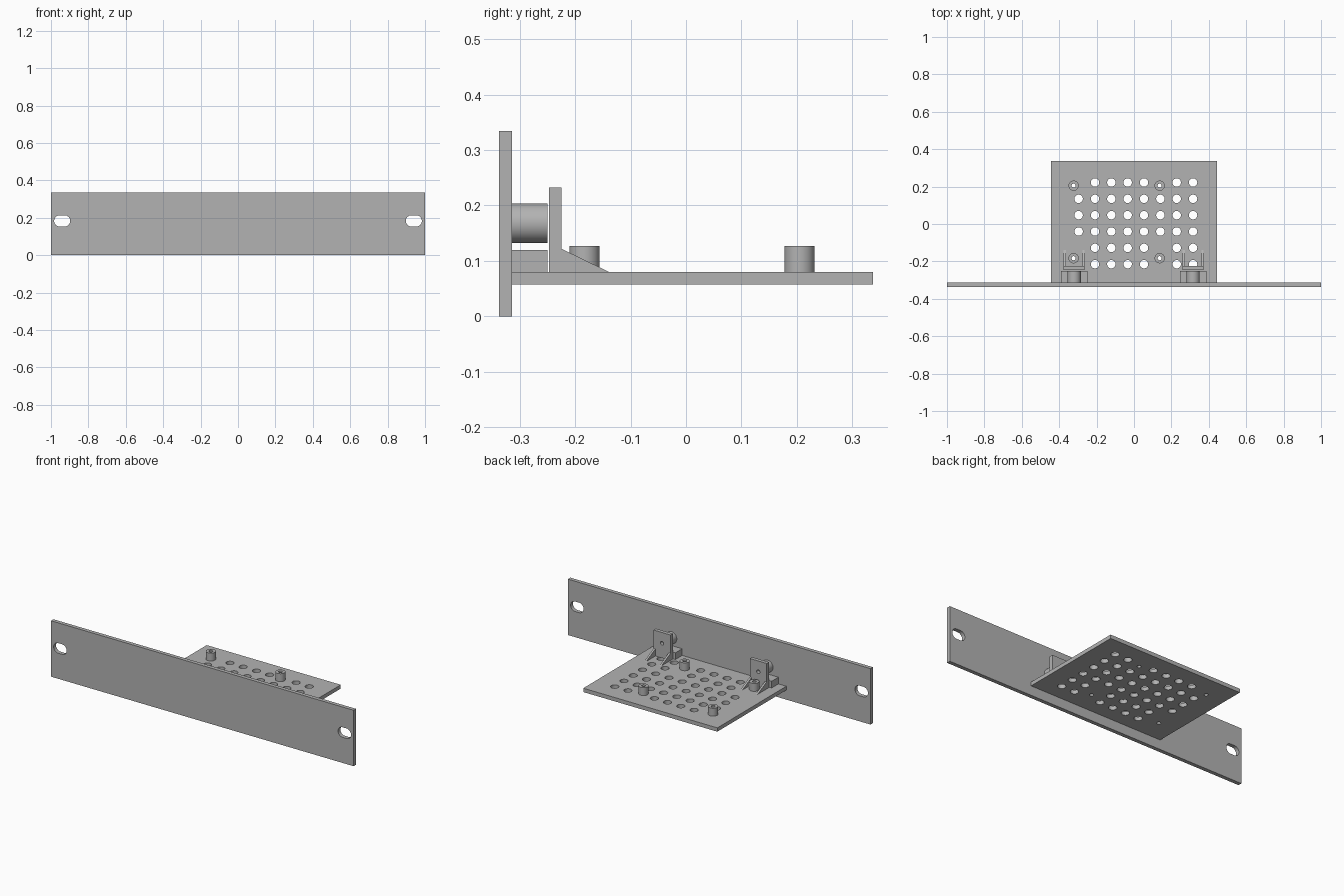
import bpy, bmesh, math
from mathutils import Matrix, Vector

if "Cube" in bpy.data.objects:
    bpy.data.objects.remove(bpy.data.objects["Cube"])

grey = bpy.data.materials.new("plain grey")
grey.diffuse_color = (0.45, 0.45, 0.45, 1)
grey.use_nodes = True
grey.node_tree.nodes["Principled BSDF"].inputs["Base Color"].default_value = grey.diffuse_color


def finish(name, bm, smooth=False):
    bmesh.ops.recalc_face_normals(bm, faces=bm.faces)
    mesh = bpy.data.meshes.new(name)
    bm.to_mesh(mesh)
    bm.free()
    mesh.materials.append(grey)
    obj = bpy.data.objects.new(name, mesh)
    bpy.context.collection.objects.link(obj)
    if smooth:
        shade(obj)
    return obj


def shade(obj):
    bpy.ops.object.select_all(action='DESELECT')
    obj.select_set(True)
    bpy.context.view_layer.objects.active = obj
    bpy.ops.object.shade_smooth_by_angle(angle=math.radians(30))


def add_box(bm, x0, x1, y0, y1, z0, z1):
    size = Matrix.Diagonal((x1 - x0, y1 - y0, z1 - z0, 1))
    mid = Matrix.Translation(((x0 + x1) / 2, (y0 + y1) / 2, (z0 + z1) / 2))
    bmesh.ops.create_cube(bm, size=1, matrix=mid @ size)


def add_cylinder(bm, centre, radius, length, axis='Z', segments=32):
    turn = Matrix.Rotation(math.pi / 2, 4, 'X') if axis == 'Y' else Matrix()
    bmesh.ops.create_cone(bm, cap_ends=True, segments=segments, radius1=radius,
                          radius2=radius, depth=length,
                          matrix=Matrix.Translation(centre) @ turn)


def extrude_profile(bm, points, direction):
    face = bm.faces.new([bm.verts.new(p) for p in points])
    new = bmesh.ops.extrude_face_region(bm, geom=[face])["geom"]
    bmesh.ops.translate(bm, vec=direction,
                        verts=[v for v in new if isinstance(v, bmesh.types.BMVert)])


def cut(obj, cutter_bm):
    cutter = finish("hole_cutter", cutter_bm)
    cutter.hide_render = True
    mod = obj.modifiers.new("holes", 'BOOLEAN')
    mod.operation, mod.solver, mod.object = 'DIFFERENCE', 'EXACT', cutter
    bpy.ops.object.select_all(action='DESELECT')
    obj.select_set(True)
    bpy.context.view_layer.objects.active = obj
    bpy.ops.object.modifier_apply(modifier=mod.name)
    bpy.data.objects.remove(cutter)
    shade(obj)


PANEL_BACK, TRAY_TOP, TRAY_BOTTOM = -0.314, 0.08, 0.057

# Front panel with a rounded mounting slot at each end
bm = bmesh.new()
add_box(bm, -1, 1, -0.337, PANEL_BACK, 0, 0.334)
panel = finish("front_panel", bm)
bm = bmesh.new()
for side in (-1, 1):
    outline = []
    for end in (1, -1):
        for i in range(17):
            a = math.pi * (i / 16 - 0.5)
            outline.append((side * 0.94 + end * (0.013 + 0.03 * math.cos(a)), -0.4,
                            0.183 + end * 0.03 * math.sin(a)))
    extrude_profile(bm, outline, Vector((0, 0.15, 0)))
cut(panel, bm)

# Tray with vent grid, leaving room around the standoffs
posts = [(x, y) for x in (-0.323, 0.137) for y in (-0.183, 0.205)]
bm = bmesh.new()
add_box(bm, -0.443, 0.443, PANEL_BACK, 0.337, TRAY_BOTTOM, TRAY_TOP)
tray = finish("tray", bm)
bm = bmesh.new()
for col in range(8):
    for row in range(6):
        x, y = -0.296 + col * 0.0874, -0.215 + row * 0.0874
        if min(math.dist((x, y), p) for p in posts) > 0.065:
            add_cylinder(bm, (x, y, 0.07), 0.0225, 0.1)
for x, y in posts:
    add_cylinder(bm, (x, y, 0.07), 0.011, 0.1, segments=24)
cut(tray, bm)

# Hollow standoffs
for x, y in posts:
    bm = bmesh.new()
    add_cylinder(bm, (x, y, (TRAY_TOP + 0.127) / 2), 0.0273, 0.127 - TRAY_TOP)
    post = finish("standoff", bm)
    bm = bmesh.new()
    add_cylinder(bm, (x, y, 0.1), 0.011, 0.2, segments=24)
    cut(post, bm)

# Two brackets: upright with bolt hole, gussets, spacer block and boss
for x in (-0.32, 0.316):
    bm = bmesh.new()
    add_box(bm, x - 0.056, x + 0.056, -0.247, -0.225, TRAY_TOP, 0.232)
    upright = finish("bracket_upright", bm)
    bm = bmesh.new()
    add_cylinder(bm, (x, -0.236, 0.168), 0.011, 0.06, 'Y', 24)
    cut(upright, bm)

    bm = bmesh.new()
    for x0 in (x - 0.056, x + 0.044):
        extrude_profile(bm, [(x0, -0.225, TRAY_TOP), (x0, -0.139, TRAY_TOP),
                             (x0, -0.225, 0.122)], Vector((0.012, 0, 0)))
    finish("bracket_gussets", bm)

    bm = bmesh.new()
    add_box(bm, x - 0.071, x + 0.071, PANEL_BACK, -0.25, TRAY_TOP, 0.12)
    finish("spacer_block", bm)

    bm = bmesh.new()
    add_cylinder(bm, (x, (PANEL_BACK - 0.25) / 2, 0.168), 0.0355,
                 -0.25 - PANEL_BACK, 'Y', 48)
    finish("panel_boss", bm, smooth=True)
